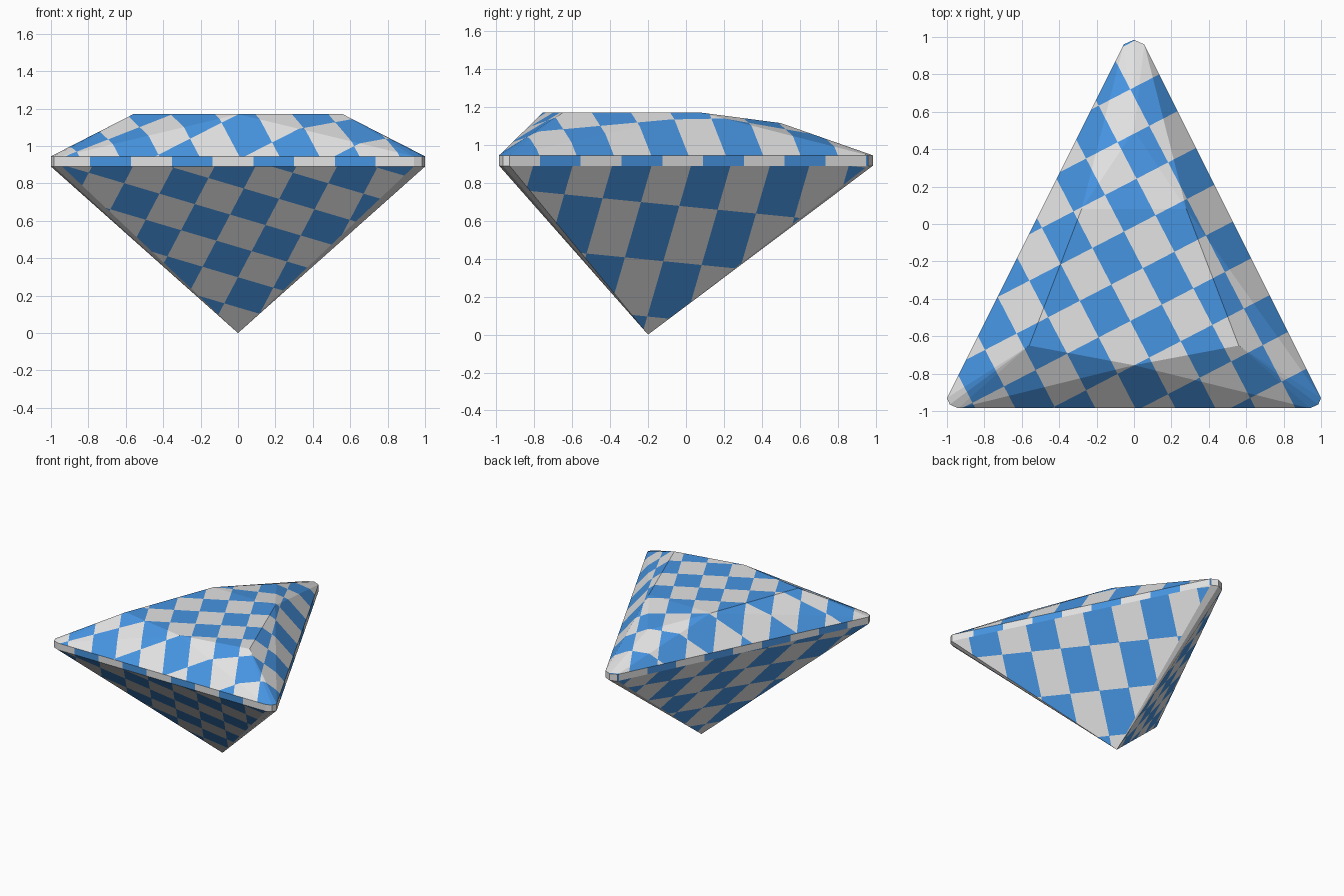
import bpy, bmesh, math
from mathutils import Vector

if "Cube" in bpy.data.objects:
    bpy.data.objects.remove(bpy.data.objects["Cube"])


def material(name, rgb):
    m = bpy.data.materials.new(name)
    m.diffuse_color = (*rgb, 1)
    m.use_nodes = True
    m.node_tree.nodes["Principled BSDF"].inputs["Base Color"].default_value = m.diffuse_color
    return m


MATS = [material("pale_grey", (0.77, 0.77, 0.77)), material("blue", (0.063, 0.30, 0.76))]


def checker_part(name, polys, families=(), parity=0):
    """Facets cut by families of parallel planes (normal, offset, spacing),
    then coloured alternately by cell number. No families: plain grey."""
    bm = bmesh.new()
    cache = {}
    for poly in polys:
        vs = []
        for p in poly:
            if p not in cache:
                cache[p] = bm.verts.new(p)
            vs.append(cache[p])
        bm.faces.new(vs)
    fams = [(Vector(n), off, s) for n, off, s in families]
    for n, off, s in fams:
        vals = [(n.dot(v.co) - off) / s for v in bm.verts]
        for k in range(math.ceil(min(vals)), math.floor(max(vals)) + 1):
            bmesh.ops.bisect_plane(bm, geom=bm.verts[:] + bm.edges[:] + bm.faces[:], dist=1e-5,
                                   plane_co=n * ((off + k * s) / n.length_squared),
                                   plane_no=n.normalized())
    for f in bm.faces:
        c = f.calc_center_median()
        cell = sum(math.floor((n.dot(c) - off) / s) for n, off, s in fams)
        f.material_index = 1 if fams and (cell + parity) % 2 == 0 else 0
    me = bpy.data.meshes.new(name)
    bm.to_mesh(me)
    bm.free()
    for m in MATS:
        me.materials.append(m)
    ob = bpy.data.objects.new(name, me)
    bpy.context.collection.objects.link(ob)
    return ob


# Triangular outline with blunted corners, counter-clockwise from front left
outline = [(-0.94, -0.985), (0.94, -0.985), (0.985, -0.965), (1.0, -0.93), (0.055, 0.96),
           (0.0, 0.985), (-0.055, 0.96), (-1.0, -0.93), (-0.985, -0.965)]
N = len(outline)
CORNERS = (1, 2, 4, 5, 7, 8)
hi = [(x, y, 0.945) for x, y in outline]
lo = [(x, y, 0.89) for x, y in outline]
culet = (0.0, -0.2, 0.0)

# Crown: flat table ringed by sloping facets
F, B = (0, -0.755, 1.17), (0, 0.5, 1.115)
R, L = (0.56, -0.65, 1.17), (-0.56, -0.65, 1.17)
S, T = (0.28, 0.08, 1.17), (-0.28, 0.08, 1.17)
crown = [(F, R, S, T, L), (S, B, T), (hi[0], hi[1], F),
         (F, hi[1], R), (R, hi[1], hi[2]), (R, hi[2], hi[3]), (R, hi[3], S),
         (S, hi[3], hi[4]), (S, hi[4], B), (B, hi[4], hi[5]),
         (B, hi[5], hi[6]), (B, hi[6], T), (T, hi[6], hi[7]),
         (T, hi[7], L), (L, hi[7], hi[8]), (L, hi[8], hi[0]), (L, hi[0], F)]
a, b = Vector((0.46, -0.888, 0)), Vector((0.888, 0.46, 0))
corner = Vector((-0.02, 0.72, 0))
checker_part("crown", crown, [(a, a.dot(corner), 0.22), (b, b.dot(corner), 0.19)])

# Girdle: thin upright band
band = [(lo[i], lo[(i + 1) % N], hi[(i + 1) % N], hi[i]) for i in range(N)]
checker_part("girdle_front", band[:1], [((1, 0, 0), -0.79, 0.218)])
checker_part("girdle_sides", [band[3], band[6]], [((0, 1, 0), -0.77, 0.215)])
checker_part("girdle_corners", [band[i] for i in CORNERS])

# Pavilion: long facets meeting at the bottom point
cone = [(lo[(i + 1) % N], lo[i], culet) for i in range(N)]
checker_part("pavilion_front", cone[:1],
             [((0.93, 0, -0.489), -0.755, 0.203), ((-0.367, 0, -1.24), -0.770, 0.2)], parity=1)
checker_part("pavilion_right", [cone[3]],
             [((0, 1, -0.29), -0.648, 0.208), ((0, 0.1, 1), 0.675, 0.3)])
checker_part("pavilion_left", [cone[6]],
             [((0, 1, 0.29), -0.132, 0.208), ((0, -0.1, 1), 0.7, 0.19)])
checker_part("pavilion_corners", [cone[i] for i in CORNERS])
